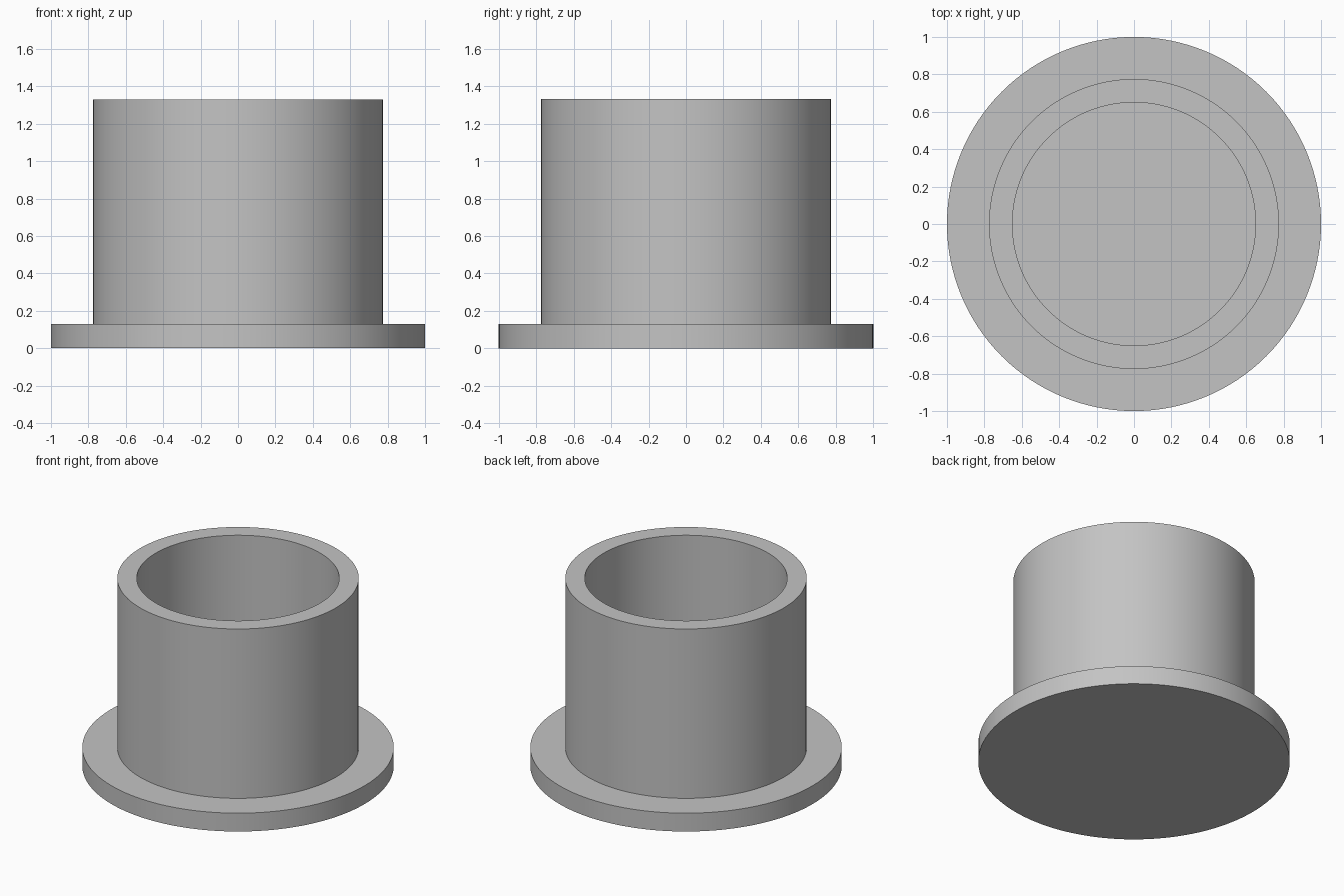
import bpy, bmesh
from math import cos, sin, tau, radians

old = bpy.data.objects.get("Cube")
if old:
    bpy.data.objects.remove(old, do_unlink=True)

SEGMENTS = 128

# Plain grey material
grey = bpy.data.materials.new("plain grey")
grey.use_nodes = True
colour = (0.55, 0.55, 0.55, 1)
grey.diffuse_color = colour
grey.node_tree.nodes["Principled BSDF"].inputs["Base Color"].default_value = colour


def lathe(name, profile):
    """Revolve a (radius, height) profile about z and cap both ends."""
    bm = bmesh.new()
    rings = [[bm.verts.new((r * cos(tau * i / SEGMENTS), r * sin(tau * i / SEGMENTS), z))
              for i in range(SEGMENTS)] for r, z in profile]
    for low, high in zip(rings, rings[1:]):
        for i in range(SEGMENTS):
            j = (i + 1) % SEGMENTS
            bm.faces.new((low[i], low[j], high[j], high[i]))
    bm.faces.new(rings[0][::-1])
    bm.faces.new(rings[-1])
    bmesh.ops.recalc_face_normals(bm, faces=bm.faces[:])
    mesh = bpy.data.meshes.new(name)
    bm.to_mesh(mesh)
    bm.free()
    mesh.materials.append(grey)
    obj = bpy.data.objects.new(name, mesh)
    bpy.context.collection.objects.link(obj)
    return obj


# Closed flange, tube wall, rim and blind bore in one turned body
FLANGE, OUTER, BORE = 1.0, 0.775, 0.65
FLANGE_TOP, RIM = 0.13, 1.33
body = lathe("flanged_cup", [
    (FLANGE, 0), (FLANGE, FLANGE_TOP),
    (OUTER, FLANGE_TOP), (OUTER, RIM),
    (BORE, RIM), (BORE, FLANGE_TOP),
])

bpy.ops.object.select_all(action="DESELECT")
body.select_set(True)
bpy.context.view_layer.objects.active = body
bpy.ops.object.shade_smooth_by_angle(angle=radians(30))
